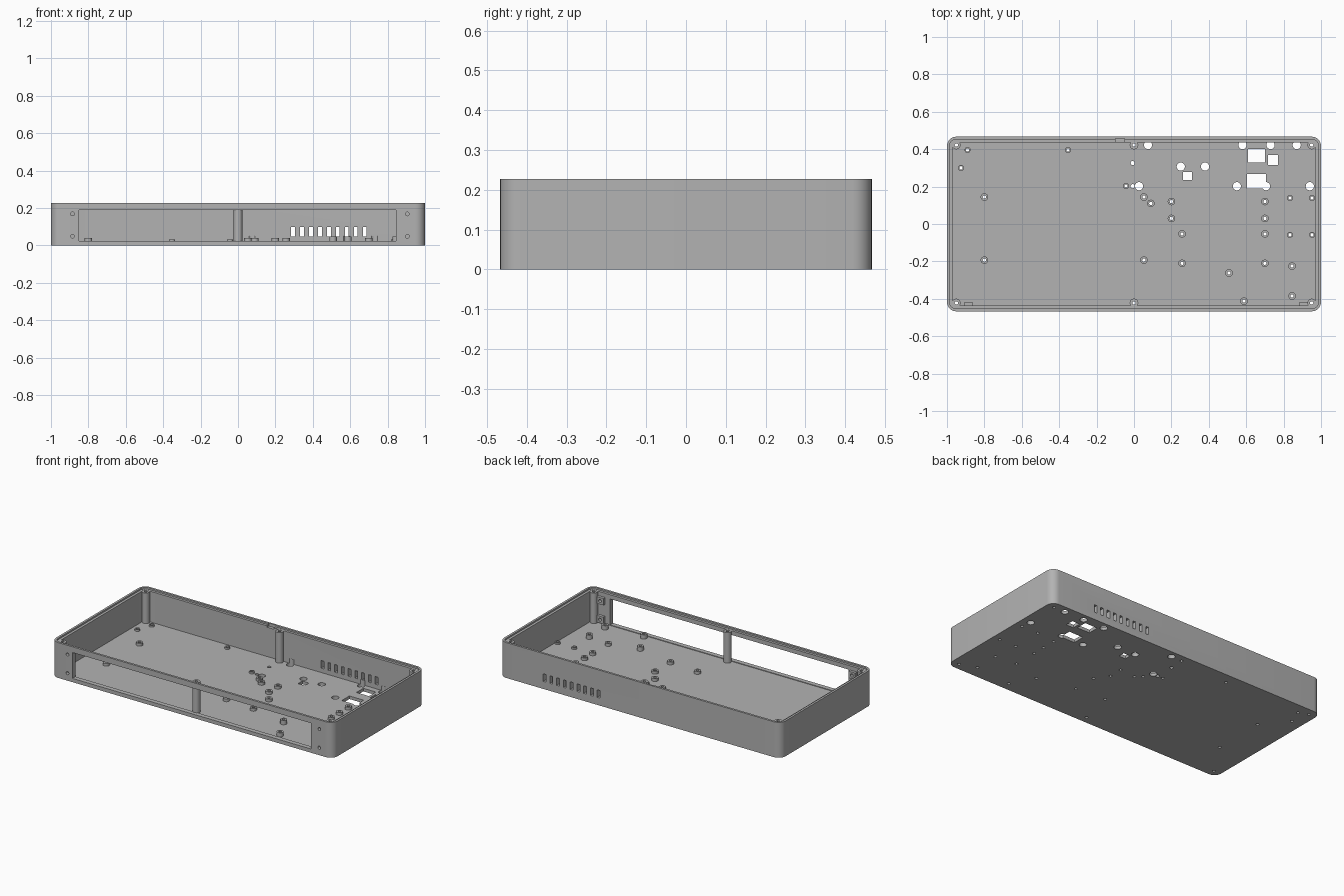
import bpy, bmesh, math
from mathutils import Matrix, Vector

if "Cube" in bpy.data.objects:
    bpy.data.objects.remove(bpy.data.objects["Cube"])

grey = bpy.data.materials.new("case grey")
grey.use_nodes = True
grey.diffuse_color = (0.45, 0.45, 0.45, 1)
grey.node_tree.nodes["Principled BSDF"].inputs["Base Color"].default_value = grey.diffuse_color

HALF_X, HALF_Y, HEIGHT = 1.0, 0.467, 0.227
FLOOR, WALL, LIP, STEP = 0.02, 0.03, 0.014, 0.217
SCREW = 0.009


def finish(name, bm):
    bmesh.ops.recalc_face_normals(bm, faces=bm.faces[:])
    mesh = bpy.data.meshes.new(name)
    bm.to_mesh(mesh)
    bm.free()
    mesh.materials.append(grey)
    obj = bpy.data.objects.new(name, mesh)
    bpy.context.scene.collection.objects.link(obj)
    return obj


def prism(bm, points, z0, z1):
    face = bm.faces.new([bm.verts.new((x, y, z0)) for x, y in points])
    top = bmesh.ops.extrude_face_region(bm, geom=[face])["geom"]
    verts = [v for v in top if isinstance(v, bmesh.types.BMVert)]
    bmesh.ops.translate(bm, verts=verts, vec=(0, 0, z1 - z0))


def rounded_block(name, inset, radius, z0, z1, steps=8):
    points = []
    for i, (sx, sy) in enumerate([(1, 1), (-1, 1), (-1, -1), (1, -1)]):
        for k in range(steps + 1):
            a = (i + k / steps) * math.pi / 2
            points.append((sx * (HALF_X - inset - radius) + radius * math.cos(a),
                           sy * (HALF_Y - inset - radius) + radius * math.sin(a)))
    bm = bmesh.new()
    prism(bm, points, z0, z1)
    return finish(name, bm)


def box(bm, x0, x1, y0, y1, z0, z1):
    prism(bm, [(x0, y0), (x1, y0), (x1, y1), (x0, y1)], z0, z1)


def cylinder(bm, center, radius, depth, turn=0):
    matrix = Matrix.Translation(Vector(center)) @ Matrix.Rotation(turn, 4, "X")
    bmesh.ops.create_cone(bm, cap_ends=True, segments=24, radius1=radius,
                          radius2=radius, depth=depth, matrix=matrix)


def tube(bm, x, y, radius, z0, z1, sides=24):
    rings = []
    for r, z in [(radius, z0), (radius, z1), (SCREW, z1), (SCREW, z0)]:
        rings.append([bm.verts.new((x + r * math.cos(k * math.tau / sides),
                                    y + r * math.sin(k * math.tau / sides), z))
                      for k in range(sides)])
    for i in range(4):
        a, b = rings[i], rings[(i + 1) % 4]
        for k in range(sides):
            n = (k + 1) % sides
            bm.faces.new((a[k], a[n], b[n], b[k]))


def cut(target, cutters):
    for cutter in cutters:
        cutter.hide_render = True
        mod = target.modifiers.new("cut", "BOOLEAN")
        mod.operation, mod.solver, mod.object = "DIFFERENCE", "EXACT", cutter
    graph = bpy.context.evaluated_depsgraph_get()
    mesh = bpy.data.meshes.new_from_object(target.evaluated_get(graph))
    target.modifiers.clear()
    target.data = mesh


# Mounting positions on the floor
posts = [(x, y) for x in (-0.95, 0, 0.95) for y in (-0.422, 0.422)]
standoffs = [(x, y) for x in (-0.8, 0.053) for y in (0.144, -0.193)]
standoffs += [(0.09, 0.11), (0.2, 0.12), (0.2, 0.03), (0.257, -0.053), (0.257, -0.21)]
standoffs += [(0.7, y) for y in (0.12, 0.03, -0.053, -0.21)]
low_standoffs = [(-0.89, 0.396), (-0.353, 0.396), (-0.925, 0.3), (-0.043, 0.203)]
low_standoffs += [(x, y) for x in (0.834, 0.952) for y in (0.139, -0.058)]
tall_standoffs = [(0.508, -0.262), (0.588, -0.412), (0.845, -0.225), (0.845, -0.385)]

# Case shell with cavity and stepped rim
shell = rounded_block("case_shell", 0, 0.05, 0, HEIGHT)
cavity = rounded_block("cavity_cutter", WALL, 0.02, FLOOR, 0.3)
rim = rounded_block("rim_cutter", LIP, 0.036, STEP, 0.3)

# Front window, rear vents, rim notch and rectangular floor openings
bm = bmesh.new()
box(bm, -0.85, 0.845, -0.6, -0.43, 0.024, 0.19)
for i in range(9):
    x = 0.294 + i * 0.048
    box(bm, x - 0.01, x + 0.01, 0.42, 0.6, 0.048, 0.097)
box(bm, -0.1, -0.05, 0.42, 0.457, 0.208, 0.3)
for x0, x1, y0, y1 in [(0.61, 0.7, 0.33, 0.4), (0.717, 0.77, 0.315, 0.37),
                       (0.262, 0.31, 0.235, 0.278), (0.604, 0.706, 0.19, 0.267)]:
    box(bm, x0, x1, y0, y1, -0.1, 0.04)
openings = finish("opening_cutter", bm)

# Round floor openings
bm = bmesh.new()
round_holes = [(x, 0.422) for x in (0.075, 0.58, 0.73, 0.87)]
round_holes += [(x, 0.307) for x in (0.25, 0.38)]
round_holes += [(x, 0.202) for x in (0.027, 0.55, 0.706, 0.94)]
for x, y in round_holes:
    cylinder(bm, (x, y, 0), 0.022, 0.1)
for y in (0.326, 0.202):
    cylinder(bm, (-0.007, y, 0), 0.011, 0.1)
round_cutter = finish("round_hole_cutter", bm)

# Screw holes through the floor, and through the front wall
bm = bmesh.new()
for x, y in posts + standoffs + low_standoffs + tall_standoffs:
    cylinder(bm, (x, y, 0.1), SCREW, 0.5)
screw_cutter = finish("screw_hole_cutter", bm)
bm = bmesh.new()
bracket_spots = [(x, z) for x in (-0.885, 0.905) for z in (0.048, 0.168)]
for x, z in bracket_spots:
    cylinder(bm, (x, -0.44, z), 0.01, 0.12, math.pi / 2)
front_cutter = finish("front_hole_cutter", bm)

cut(shell, [cavity, rim, openings, round_cutter, screw_cutter, front_cutter])

# Screw bosses behind the front wall
bm = bmesh.new()
for x, z in bracket_spots:
    box(bm, x - 0.024, x + 0.024, -0.445, -0.419, z - 0.022, z + 0.022)
brackets = finish("front_screw_bosses", bm)
cut(brackets, [front_cutter])

# Full-height lid posts
bm = bmesh.new()
for x, y in posts:
    tube(bm, x, y, 0.023, 0.012, STEP - 0.0005)
lid_posts = finish("lid_posts", bm)

# Board standoffs of three sizes
parts = [shell, brackets, lid_posts]
for name, spots, radius, top in [("board_standoffs", standoffs, 0.02, 0.038),
                                 ("low_standoffs", low_standoffs, 0.016, 0.031),
                                 ("tall_standoffs", tall_standoffs, 0.02, 0.047)]:
    bm = bmesh.new()
    for x, y in spots:
        tube(bm, x, y, radius, 0.012, top)
    parts.append(finish(name, bm))

for cutter in (cavity, rim, openings, round_cutter, screw_cutter, front_cutter):
    bpy.data.objects.remove(cutter)

bpy.ops.object.select_all(action="DESELECT")
for obj in parts:
    obj.select_set(True)
bpy.context.view_layer.objects.active = shell
bpy.ops.object.shade_smooth_by_angle(angle=math.radians(30))
